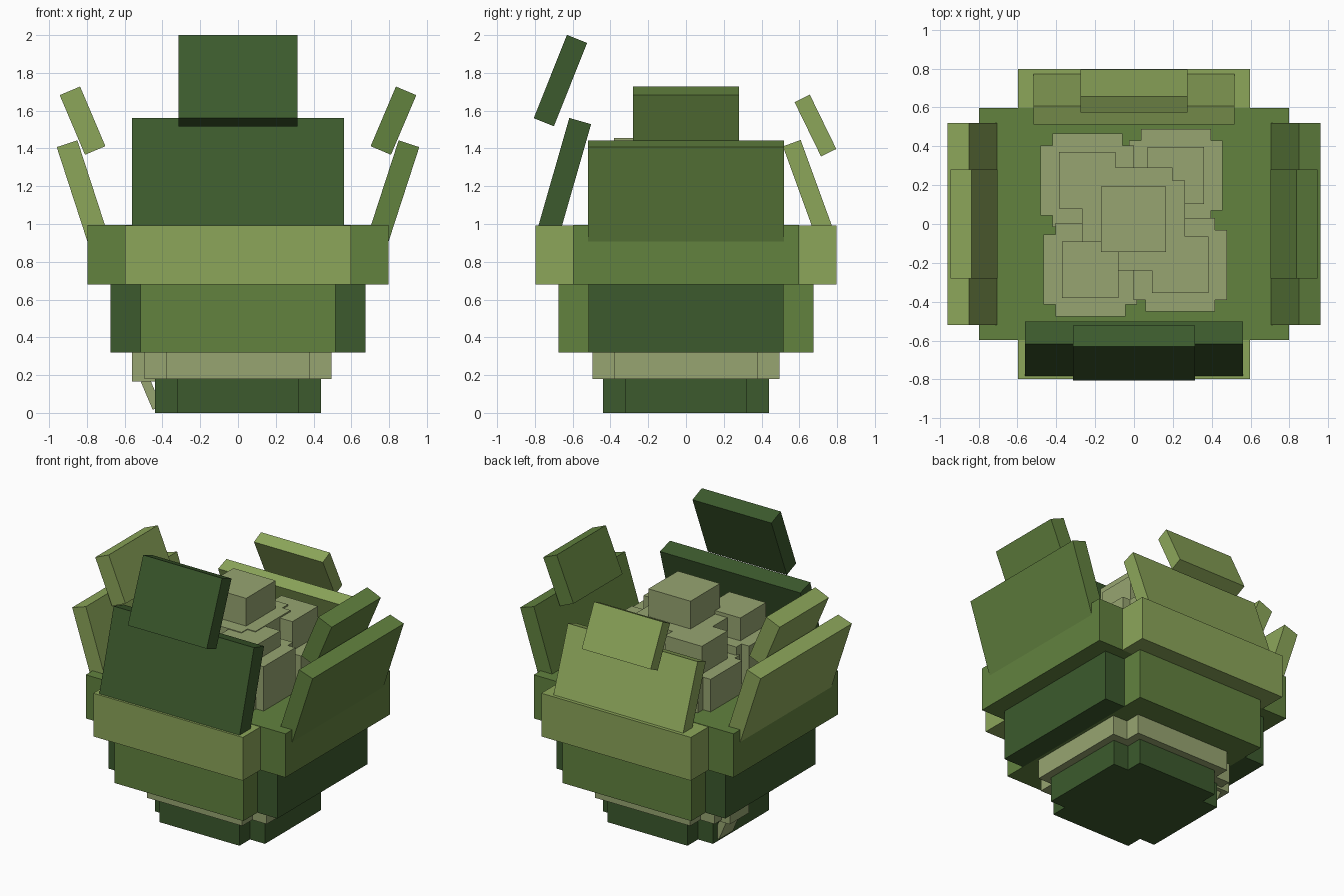
import bpy
from math import radians, sin, cos

old = bpy.data.objects.get("Cube")
if old:
    bpy.data.objects.remove(old, do_unlink=True)


def material(name, code):
    """Flat material from an sRGB hex code, stored as linear values."""
    rgb = [int(code[i:i + 2], 16) / 255 for i in (0, 2, 4)]
    lin = [((c + 0.055) / 1.055) ** 2.4 for c in rgb] + [1]
    mat = bpy.data.materials.new(name)
    mat.use_nodes = True
    mat.diffuse_color = lin
    mat.node_tree.nodes["Principled BSDF"].inputs["Base Color"].default_value = lin
    return mat


DARK = material("dark green", "3c5a2d")
MID = material("mid green", "62823f")
LIGHT = material("light green", "8ca65a")
PALE = material("pale sage", "97a571")


def block(name, mat, centre, size, rot=(0, 0, 0)):
    bpy.ops.mesh.primitive_cube_add(size=1, location=centre, rotation=rot)
    ob = bpy.context.object
    ob.name = name
    ob.scale = size
    ob.data.materials.append(mat)
    return ob


def span(name, mat, x, y, z):
    """Block given by its (low, high) range on each axis."""
    block(name, mat, [(a + b) / 2 for a, b in (x, y, z)],
          [b - a for a, b in (x, y, z)])


def cross(name, mat_x, mat_y, long, short, z0, z1, drop=0.0):
    """Two crossed slabs: one long in x, one long in y."""
    span(name + "_side", mat_x, (-long, long), (-short, short), (z0, z1))
    span(name + "_front_back", mat_y, (-short, short), (-long, long), (z0, z1 - drop))


def leaf(name, mat, axis, top, width, thick, length, lean):
    """Tilted slab hung from the middle of its top edge; lean is toward +axis."""
    t = radians(lean)
    h = top[0] - sin(t) * length / 2
    z = top[1] - cos(t) * length / 2
    if axis == "x":
        block(name, mat, (h, 0, z), (thick, width, length), (0, t, 0))
    else:
        block(name, mat, (0, h, z), (width, thick, length), (-t, 0, 0))


# Stacked body tiers
cross("base", DARK, DARK, 0.44, 0.32, 0, 0.18)
cross("collar", PALE, PALE, 0.495, 0.38, 0.18, 0.33)
cross("lower_tier", DARK, MID, 0.675, 0.515, 0.32, 0.69)
cross("upper_tier", MID, LIGHT, 0.797, 0.597, 0.68, 0.995, 0.003)

# Drooping scrap on one side of the collar
span("scrap_top", PALE, (-0.56, -0.44), (0.08, 0.3), (0.165, 0.32))
block("scrap_tip", PALE, (-0.46, 0.19, 0.1), (0.05, 0.16, 0.16), (0, radians(-23), 0))

# Outer leaves with smaller floating tips
for side, sign, mat in (("left", 1, MID), ("right", -1, LIGHT)):
    leaf(side + "_leaf", mat, "x", (sign * 0.905, 1.425), 1.04, 0.115, 0.58, sign * 18)
    leaf(side + "_leaf_tip", mat, "x", (sign * 0.89, 1.705), 0.56, 0.117, 0.343, sign * 23)
leaf("front_leaf", DARK, "y", (-0.56, 1.545), 1.12, 0.12, 0.62, 16)
leaf("front_leaf_tip", DARK, "y", (-0.577, 1.98), 0.63, 0.115, 0.475, 21.7)
leaf("back_leaf", LIGHT, "y", (0.56, 1.428), 1.035, 0.1, 0.5, -20)
leaf("back_leaf_tip", LIGHT, "y", (0.615, 1.665), 0.55, 0.09, 0.32, -26)


def floret(name, x, y, z, long=0.24, short=0.18, cap=0.146):
    """Crossed clump with a square cap; z = bottom, shoulder, top."""
    for part, sx, sy in (("wide", long, short), ("deep", short, long)):
        span(f"{name}_{part}", PALE, (x - sx, x + sx), (y - sy, y + sy), z[:2])
    span(name + "_cap", PALE, (x - cap, x + cap), (y - cap, y + cap), z[1:])


# Clustered florets in the middle
floret("floret_back_right", -0.24, 0.225, (0.99, 1.23, 1.43))
floret("floret_back_left", 0.215, 0.25, (0.99, 1.21, 1.42))
floret("floret_front_right", -0.225, -0.235, (0.99, 1.29, 1.455))
floret("floret_front_left", 0.238, -0.21, (0.99, 1.315, 1.425))
floret("floret_centre", -0.003, 0.025, (1.24, 1.43, 1.63), 0.265, 0.2, 0.168)
